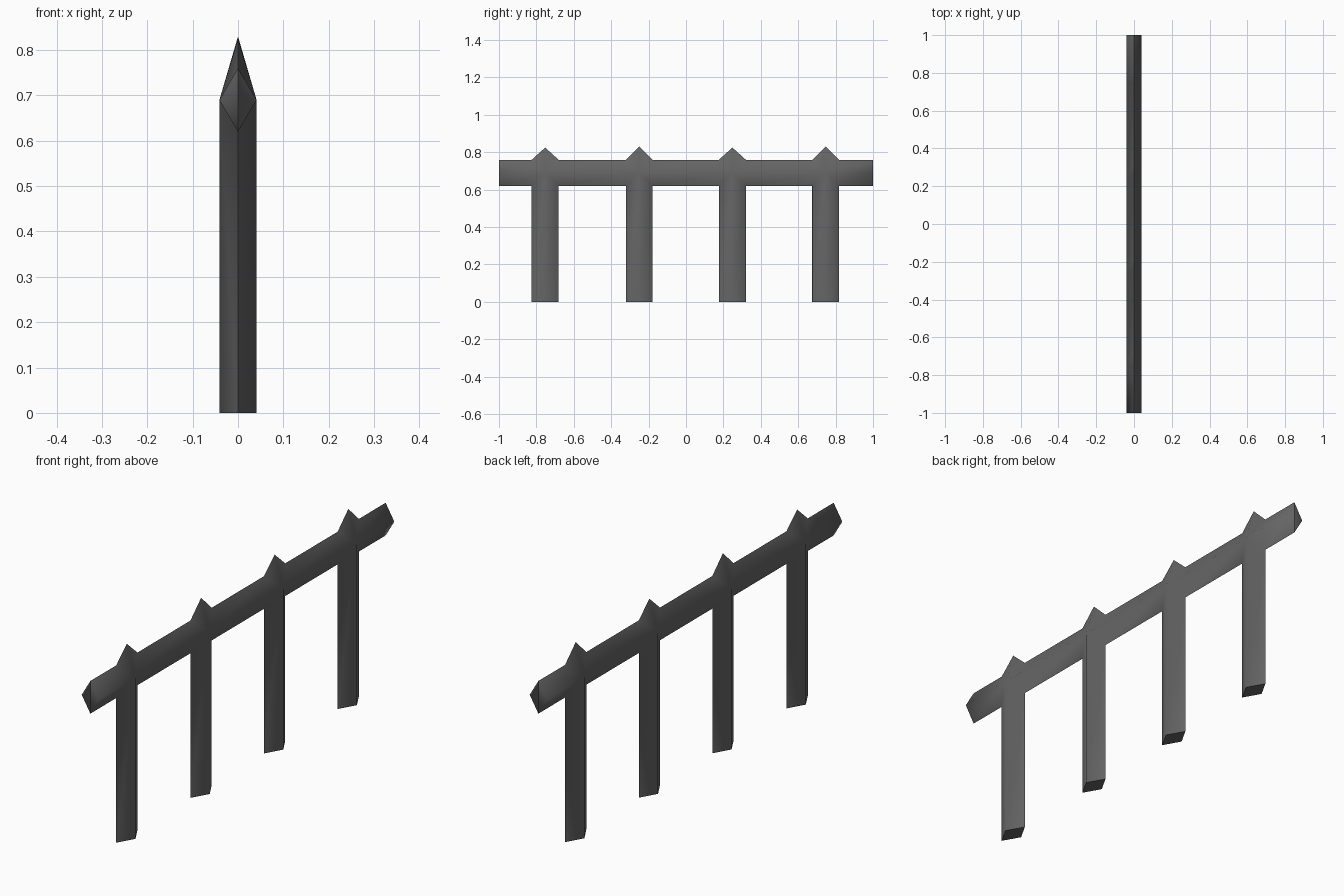
import bpy
import bmesh

cube = bpy.data.objects.get("Cube")
if cube:
    bpy.data.objects.remove(cube, do_unlink=True)

# Proportions
HALF_X, HALF_Y = 0.041, 0.072
RAIL_LOW, RAIL_MID, RAIL_TOP = 0.62, 0.69, 0.76
POSTS = [(-0.753, 0.825), (-0.25, 0.83), (0.248, 0.825), (0.747, 0.83)]

bm = bmesh.new()


def vert(x, y, z):
    return bm.verts.new((x, y, z))


def section(y):
    """Half of the rail's diamond section: low, middle and top points."""
    return vert(0, y, RAIL_LOW), vert(HALF_X, y, RAIL_MID), vert(0, y, RAIL_TOP)


def rail(start, end):
    """Two sloping faces between two half sections."""
    bm.faces.new((start[0], end[0], end[1], start[1]))
    bm.faces.new((start[1], end[1], end[2], start[2]))


# Half of the rail, with posts and points welded in
previous = section(-1)
bm.faces.new(previous)
for y, peak in POSTS:
    corner = vert(HALF_X, y, RAIL_MID)
    near_low, far_low = (vert(0, y + s * HALF_Y, RAIL_LOW) for s in (-1, 1))
    near_top, far_top = (vert(0, y + s * HALF_Y, RAIL_TOP) for s in (-1, 1))
    near_foot, far_foot = (vert(0, y + s * HALF_Y, 0) for s in (-1, 1))
    foot = vert(HALF_X, y, 0)
    apex = vert(0, y, peak)

    rail(previous, (near_low, corner, near_top))
    # Post walls and foot
    bm.faces.new((near_foot, foot, corner, near_low))
    bm.faces.new((foot, far_foot, far_low, corner))
    bm.faces.new((near_foot, far_foot, foot))
    # Pointed top
    bm.faces.new((near_top, corner, apex))
    bm.faces.new((corner, far_top, apex))
    previous = (far_low, corner, far_top)

last = section(1)
rail(previous, last)
bm.faces.new(last)
bmesh.ops.recalc_face_normals(bm, faces=bm.faces)

# The half is open along x = 0, so make sure it faces outwards
for face in bm.faces:
    face.smooth = True
if sum(f.normal.x * f.calc_area() for f in bm.faces) < 0:
    bmesh.ops.reverse_faces(bm, faces=bm.faces)

# Crisp ridges on the centre plane and around the feet, soft elsewhere
for edge in bm.edges:
    on_centre = all(v.co.x == 0 for v in edge.verts)
    on_ground = all(v.co.z == 0 for v in edge.verts)
    edge.smooth = not (on_centre or on_ground)

mesh = bpy.data.meshes.new("fence")
bm.to_mesh(mesh)
bm.free()
fence = bpy.data.objects.new("fence", mesh)
bpy.context.collection.objects.link(fence)

# Other half
mirror = fence.modifiers.new("mirror", 'MIRROR')
mirror.use_axis = (True, False, False)
mirror.use_mirror_merge = True

# Dark iron colour
iron = bpy.data.materials.new("dark grey iron")
iron.use_nodes = True
colour = (0.13, 0.13, 0.13, 1)
iron.diffuse_color = colour
iron.node_tree.nodes["Principled BSDF"].inputs["Base Color"].default_value = colour
mesh.materials.append(iron)
